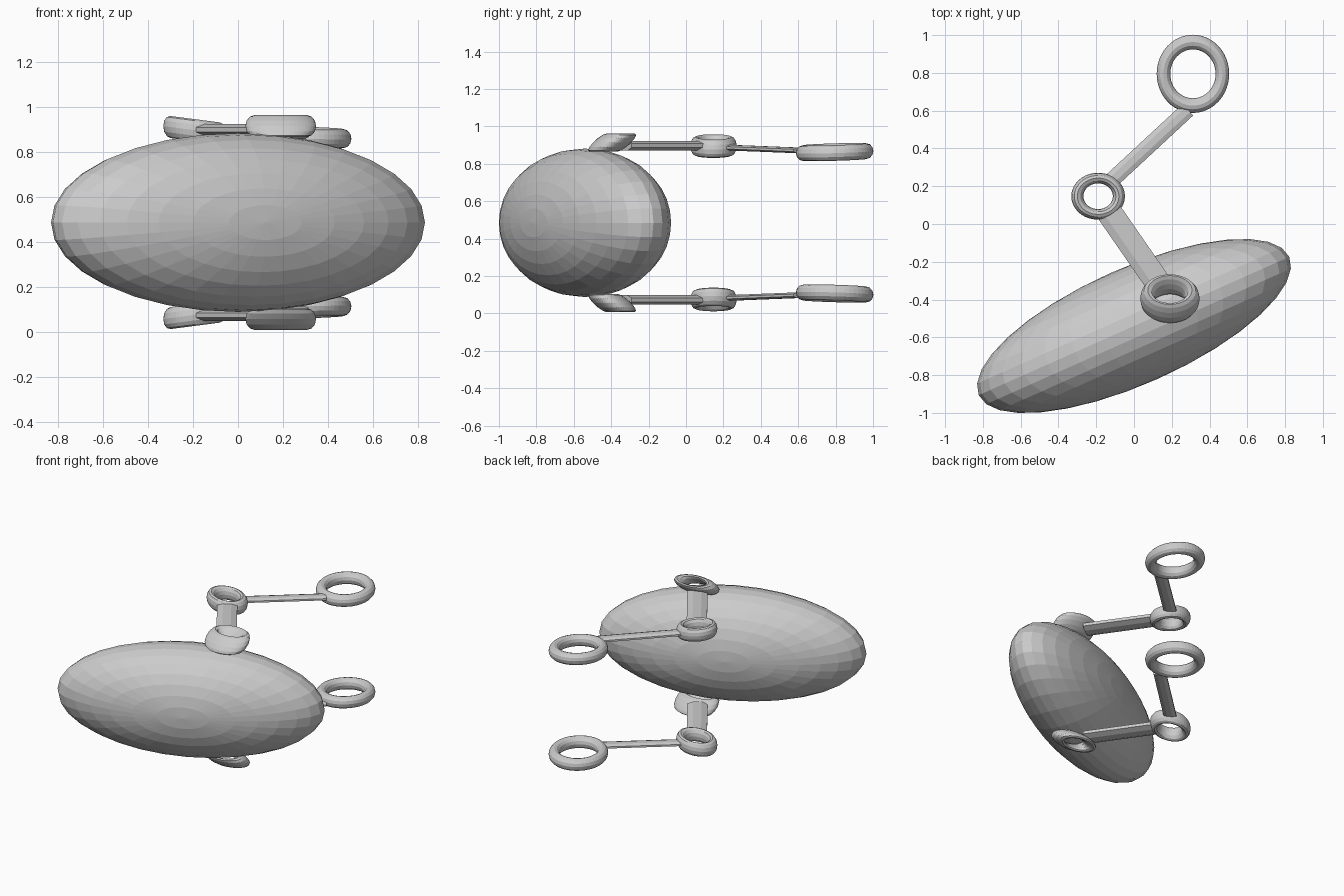
import bpy, bmesh, math
from mathutils import Matrix, Vector

if "Cube" in bpy.data.objects:
    bpy.data.objects.remove(bpy.data.objects["Cube"])

MID = 0.485  # height of the mirror plane


def finish(obj, name, matrix):
    """Bake the transform, then mirror the part to the other side of the body."""
    obj.name = obj.data.name = name
    obj.data.transform(matrix)
    obj.location = (0, 0, MID)
    mod = obj.modifiers.new("Mirror", 'MIRROR')
    mod.use_axis = (False, False, True)
    return obj


def ring(name, center, rx, ry, tube, height, zx=0.0, zy=0.0, yz=0.0):
    """Oval ring; zx/zy slope it along x/y, yz slants its walls along y."""
    major = rx - tube
    bpy.ops.mesh.primitive_torus_add(major_segments=48, minor_segments=12,
                                     major_radius=major, minor_radius=tube)
    shear = Matrix(((1, 0, 0, 0), (0, 1, yz, 0), (zx, zy, 1, 0), (0, 0, 0, 1)))
    scale = Matrix.Diagonal((1, ry / rx, height / tube, 1))
    c = Vector(center) - Vector((0, 0, MID))
    finish(bpy.context.object, name, Matrix.Translation(c) @ shear @ scale)


def link(name, a, b, width, thick):
    """Flattened low-poly rod from a to b."""
    a, b = Vector(a), Vector(b)
    d = b - a
    bpy.ops.mesh.primitive_cylinder_add(vertices=8, radius=1, depth=1)
    z = d.normalized()
    x = z.cross(Vector((0, 0, 1))).normalized()
    y = z.cross(x)
    rot = Matrix((x, y, z)).transposed().to_4x4()
    spin = Matrix.Rotation(math.pi / 8, 4, 'Z')
    scale = Matrix.Diagonal((width / 2 / math.cos(math.pi / 8),
                             thick / 2 / math.cos(math.pi / 8), d.length, 1))
    c = (a + b) / 2 - Vector((0, 0, MID))
    finish(bpy.context.object, name, Matrix.Translation(c) @ rot @ scale @ spin)


# Ellipsoid body, poles along its short horizontal axis
bpy.ops.mesh.primitive_uv_sphere_add(segments=32, ring_count=16, radius=1)
body = bpy.context.object
body.name = "body"
body.data.transform(Matrix.Rotation(math.radians(24), 4, 'Z')
                    @ Matrix.Diagonal((0.9, 0.307, 0.397, 1))
                    @ Matrix.Rotation(math.pi / 2, 4, 'X'))
body.location = (0, -0.54, MID)

# Joint rings
ring("body_ring", (0.19, -0.395, 0.914), 0.157, 0.102, 0.04, 0.048, yz=0.95)
ring("elbow_ring", (-0.19, 0.147, 0.895), 0.142, 0.124, 0.032, 0.049, zx=-0.13)
ring("end_ring", (0.312, 0.795, 0.863), 0.192, 0.207, 0.036, 0.042, zx=-0.03, zy=0.03)

# Connecting links
link("lower_link", (0.14, -0.33, 0.897), (-0.13, 0.06, 0.897), 0.135, 0.052)
link("upper_link", (-0.125, 0.225, 0.887), (0.285, 0.605, 0.872), 0.083, 0.03)
